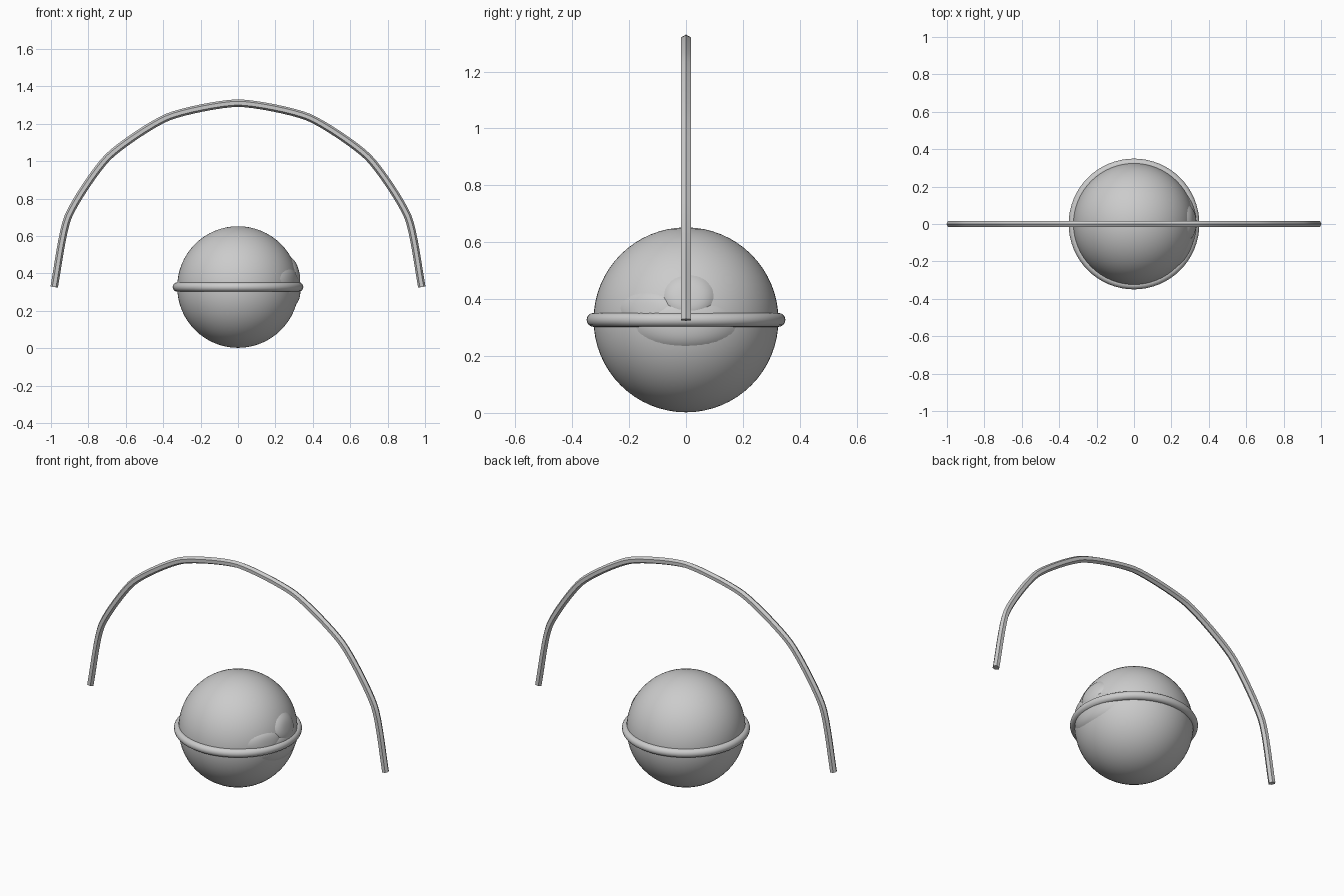
import bpy, bmesh
from math import sin, cos, pi, sqrt, radians
from mathutils import Vector

if "Cube" in bpy.data.objects:
    bpy.data.objects.remove(bpy.data.objects["Cube"])

R = 0.325      # ball radius
CZ = 0.327     # height of the ball centre
ARC = 0.983    # arch radius
ROD = 0.02     # arch rod radius


def finish(bm, name, angle):
    bmesh.ops.recalc_face_normals(bm, faces=bm.faces)
    me = bpy.data.meshes.new(name)
    bm.to_mesh(me)
    bm.free()
    ob = bpy.data.objects.new(name, me)
    bpy.context.collection.objects.link(ob)
    bpy.ops.object.select_all(action='DESELECT')
    ob.select_set(True)
    bpy.context.view_layer.objects.active = ob
    bpy.ops.object.shade_smooth_by_angle(angle=radians(angle))
    return ob


# ball
bpy.ops.mesh.primitive_uv_sphere_add(segments=64, ring_count=32, radius=R, location=(0, 0, CZ))
bpy.context.object.name = "ball"
bpy.ops.object.shade_smooth()

# ring round the equator
bpy.ops.mesh.primitive_torus_add(major_segments=64, minor_segments=16, major_radius=R,
                                 minor_radius=0.0245, location=(0, 0, CZ))
bpy.context.object.name = "equator_ring"
bpy.ops.object.shade_smooth()


# low bulges on the +x side of the ball
def bulge(name, y, z, a, b, height, rings=10, segs=40):
    def point(t, ang):
        py, pz = y + a * t * cos(ang), z + b * t * sin(ang)
        rad = R - 0.002 + height * (1 - t ** 4)
        return Vector((sqrt(rad ** 2 - py ** 2 - pz ** 2), py, pz + CZ))
    bm = bmesh.new()
    loops = [[bm.verts.new(point(i / rings, 2 * pi * j / segs)) for j in range(segs)]
             for i in range(1, rings + 1)]
    mid = bm.verts.new(point(0, 0))
    for j in range(segs):
        k = (j + 1) % segs
        bm.faces.new((mid, loops[0][j], loops[0][k]))
        for p, q in zip(loops, loops[1:]):
            bm.faces.new((p[j], q[j], q[k], p[k]))
    finish(bm, name, 60)


bulge("upper_bulge", 0.01, 0.085, 0.09, 0.075, 0.014)
bulge("lower_bulge", 0.0, -0.015, 0.185, 0.08, 0.012)
bulge("side_bulge", -0.14, 0.04, 0.095, 0.057, 0.009)


# arch path: half circle of eight slightly flattened spans
def on_arc(a):
    return Vector((-cos(a), 0, sin(a))) * ARC


def tangent(a):
    return Vector((sin(a), 0, cos(a)))


step, h, n = pi / 8, 0.085, 8
path = []
for s in range(8):
    a, b = s * step, (s + 1) * step
    p, q = on_arc(a), on_arc(b)
    chord = (q - p).normalized()
    ta = chord if s == 0 else tangent(a)
    tb = chord if s == 7 else tangent(b)
    c, d = p + ta * h, q - tb * h
    for i in range(n if s < 7 else n + 1):
        t = i / n
        path.append(p * (1 - t) ** 3 + c * 3 * t * (1 - t) ** 2 + d * 3 * t * t * (1 - t) + q * t ** 3)

# hexagonal rod swept along the arch
bm = bmesh.new()
loops = []
for i, p in enumerate(path):
    d = (path[min(i + 1, len(path) - 1)] - path[max(i - 1, 0)]).normalized()
    out = Vector((-d.z, 0, d.x))
    loops.append([bm.verts.new(p + out * ROD * cos(k * pi / 3)
                               + Vector((0, ROD * sin(k * pi / 3), 0)) + Vector((0, 0, CZ)))
                  for k in range(6)])
for p, q in zip(loops, loops[1:]):
    for k in range(6):
        m = (k + 1) % 6
        bm.faces.new((p[k], p[m], q[m], q[k]))
bm.faces.new(loops[0])
bm.faces.new(loops[-1])
finish(bm, "arch", 30)
